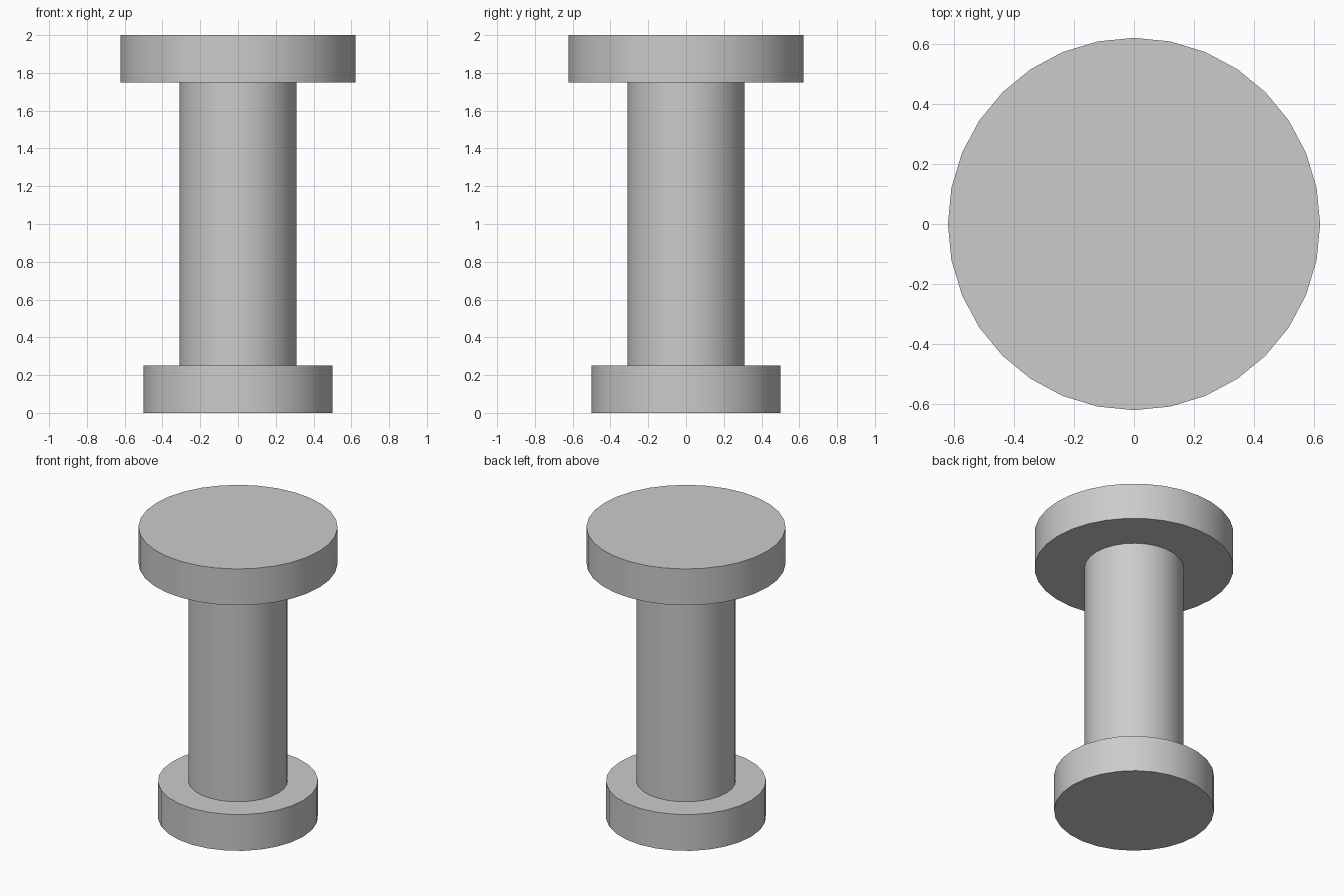
import bpy
import math

cube = bpy.data.objects.get("Cube")
if cube:
    bpy.data.objects.remove(cube, do_unlink=True)

grey = bpy.data.materials.new("plain grey")
grey.use_nodes = True
colour = (0.6, 0.6, 0.6, 1)
grey.diffuse_color = colour
grey.node_tree.nodes["Principled BSDF"].inputs["Base Color"].default_value = colour


def disc(name, radius, bottom, top, sides):
    """Upright cylinder between two heights, smooth round the side."""
    bpy.ops.mesh.primitive_cylinder_add(
        vertices=sides, radius=radius, depth=top - bottom,
        location=(0, 0, (bottom + top) / 2))
    part = bpy.context.object
    part.name = name
    part.data.materials.append(grey)
    bpy.ops.object.shade_smooth_by_angle(angle=math.radians(30))
    return part


# Foot, shaft and wide head, stacked on one axis
disc("foot_flange", 0.5, 0, 0.25, 28)
disc("shaft", 0.31, 0.25, 1.75, 28)
disc("head_flange", 0.622, 1.75, 2, 32)
